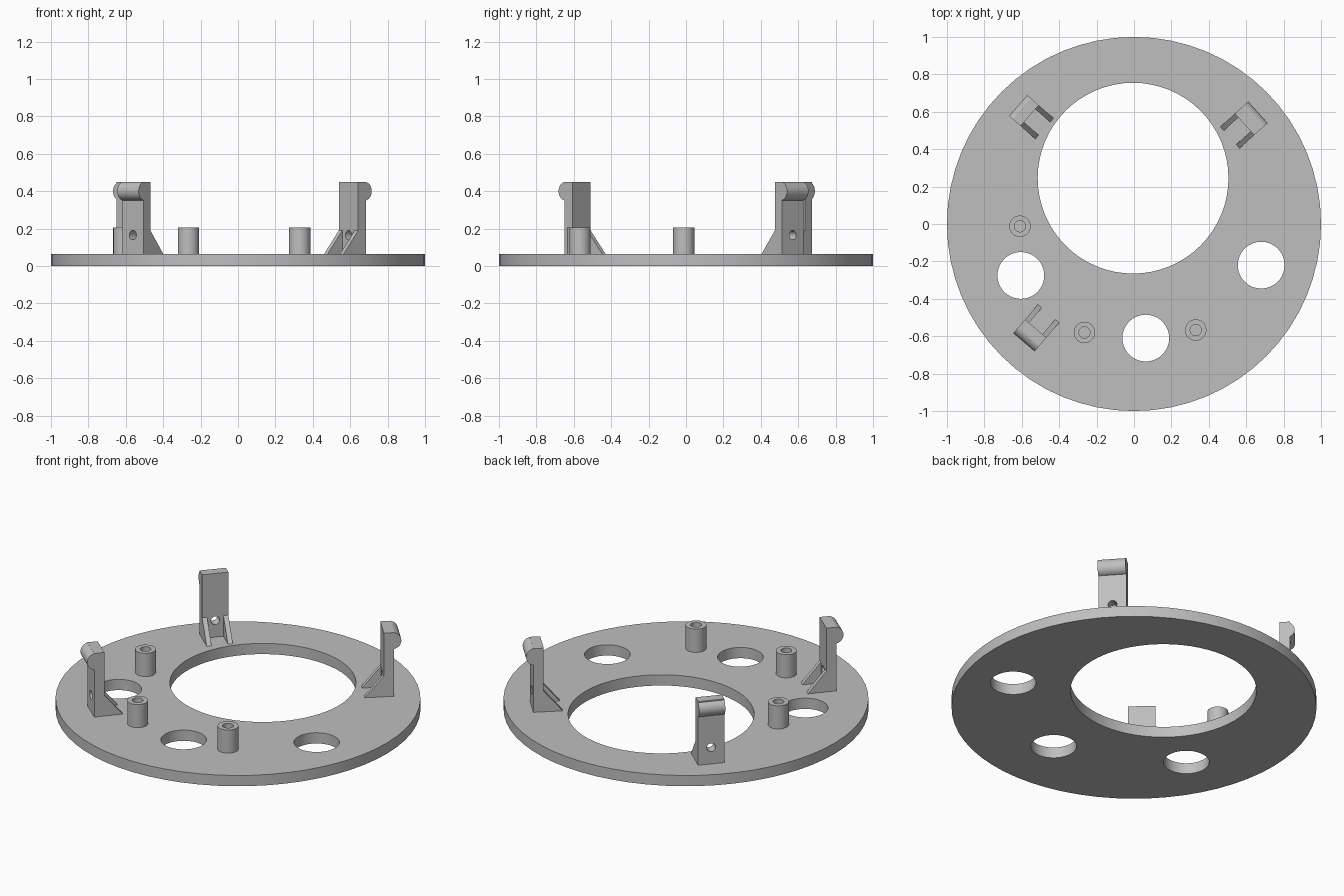
import bpy, bmesh, math
from mathutils import Matrix, Vector

cube = bpy.data.objects.get("Cube")
if cube:
    bpy.data.objects.remove(cube, do_unlink=True)

grey = bpy.data.materials.new("plain grey")
grey.use_nodes = True
grey.diffuse_color = (0.52, 0.52, 0.52, 1)
grey.node_tree.nodes["Principled BSDF"].inputs["Base Color"].default_value = (0.52, 0.52, 0.52, 1)

PLATE_TOP, WALL_TOP, POST_TOP = 0.065, 0.45, 0.205


def new_object(name, bm):
    bmesh.ops.recalc_face_normals(bm, faces=bm.faces)
    mesh = bpy.data.meshes.new(name)
    bm.to_mesh(mesh)
    bm.free()
    mesh.materials.append(grey)
    obj = bpy.data.objects.new(name, mesh)
    bpy.context.collection.objects.link(obj)
    return obj


def cylinder(name, x, y, radius, z0, z1, sides=48):
    bm = bmesh.new()
    bmesh.ops.create_cone(bm, cap_ends=True, segments=sides, radius1=radius, radius2=radius,
                          depth=z1 - z0, matrix=Matrix.Translation((x, y, (z0 + z1) / 2)))
    return new_object(name, bm)


def prism(name, profile, x0, x1):
    """Extrude a (y, z) outline along x."""
    bm = bmesh.new()
    face = bm.faces.new([bm.verts.new((x0, y, z)) for y, z in profile])
    out = bmesh.ops.extrude_face_region(bm, geom=[face])
    moved = [v for v in out["geom"] if isinstance(v, bmesh.types.BMVert)]
    bmesh.ops.translate(bm, vec=(x1 - x0, 0, 0), verts=moved)
    return new_object(name, bm)


def cut(obj, cutter):
    cutter.hide_render = True
    mod = obj.modifiers.new("cut", "BOOLEAN")
    mod.operation, mod.solver, mod.object = "DIFFERENCE", "EXACT", cutter
    with bpy.context.temp_override(object=obj, active_object=obj):
        bpy.ops.object.modifier_apply(modifier=mod.name)
    bpy.data.objects.remove(cutter, do_unlink=True)


parts = []

# Round base plate with one large opening and three small holes
plate = cylinder("base_plate", 0, 0, 1, 0, PLATE_TOP, 64)
for x, y, r in [(-0.005, 0.245, 0.51), (-0.605, -0.275, 0.125),
                (0.063, -0.61, 0.125), (0.68, -0.22, 0.125)]:
    cut(plate, cylinder("hole_cutter", x, y, r, -0.1, 0.2, 64))
parts.append(plate)

# Hollow screw posts
for i, (x, y) in enumerate([(-0.61, -0.012), (-0.265, -0.58), (0.33, -0.567)]):
    post = cylinder(f"screw_post_{i + 1}", x, y, 0.057, PLATE_TOP - 0.01, POST_TOP)
    cut(post, cylinder("bore_cutter", x, y, 0.03, PLATE_TOP + 0.005, 0.3))
    parts.append(post)


# Clip bracket: local +y points outward, the origin is midway between the fin tips
def bracket(label, tip, outward, width, bump):
    base, fin_len, thick, radius, half = PLATE_TOP - 0.005, 0.105, 0.057, 0.05, width / 2
    back = fin_len + thick
    wall = prism(label + "_wall", [(fin_len, base), (back, base), (back, WALL_TOP),
                                   (fin_len, WALL_TOP)], -half, half)
    pin = cylinder("pin_cutter", 0, 0, 0.025, -0.2, 0.2, 24)
    pin.data.transform(Matrix.Translation((0, back, 0.165)) @ Matrix.Rotation(math.pi / 2, 4, "X"))
    cut(wall, pin)

    # rounded catch along the top of the wall
    centre = back + bump - radius
    arc = [(centre + radius * math.cos(a), WALL_TOP - radius + radius * math.sin(a))
           for a in (math.pi * (k / 16 - 0.5) for k in range(17))]
    inner = min(back, centre) - 0.01
    outline = arc + [(inner, WALL_TOP), (inner, WALL_TOP - 2 * radius)]
    catch = prism(label + "_catch", outline, -half, half)

    # triangular fins bracing both ends of the wall
    fin = [(0, PLATE_TOP), (0, base), (fin_len, base), (fin_len, 0.19)]
    fins = [prism(label + "_fin_" + side, fin, x, x + 0.028)
            for side, x in (("a", -half), ("b", half - 0.028))]

    out = Vector(outward).normalized()
    turn = math.atan2(out.y, out.x) - math.pi / 2
    place = Matrix.Translation((tip[0], tip[1], 0)) @ Matrix.Rotation(turn, 4, "Z")
    for part in [wall, catch] + fins:
        part.data.transform(place)
        parts.append(part)


bracket("back_right_clip", (-0.479, 0.51), (-0.75, 0.66), 0.148, 0.025)
bracket("back_left_clip", (0.513, 0.462), (0.74, 0.67), 0.155, 0.04)
bracket("front_right_clip", (-0.457, -0.479), (-0.65, -0.76), 0.15, 0.04)

# Smooth the round walls, keep the edges crisp
bpy.ops.object.select_all(action="DESELECT")
for part in parts:
    part.select_set(True)
bpy.context.view_layer.objects.active = plate
bpy.ops.object.shade_smooth_by_angle(angle=math.radians(30))
